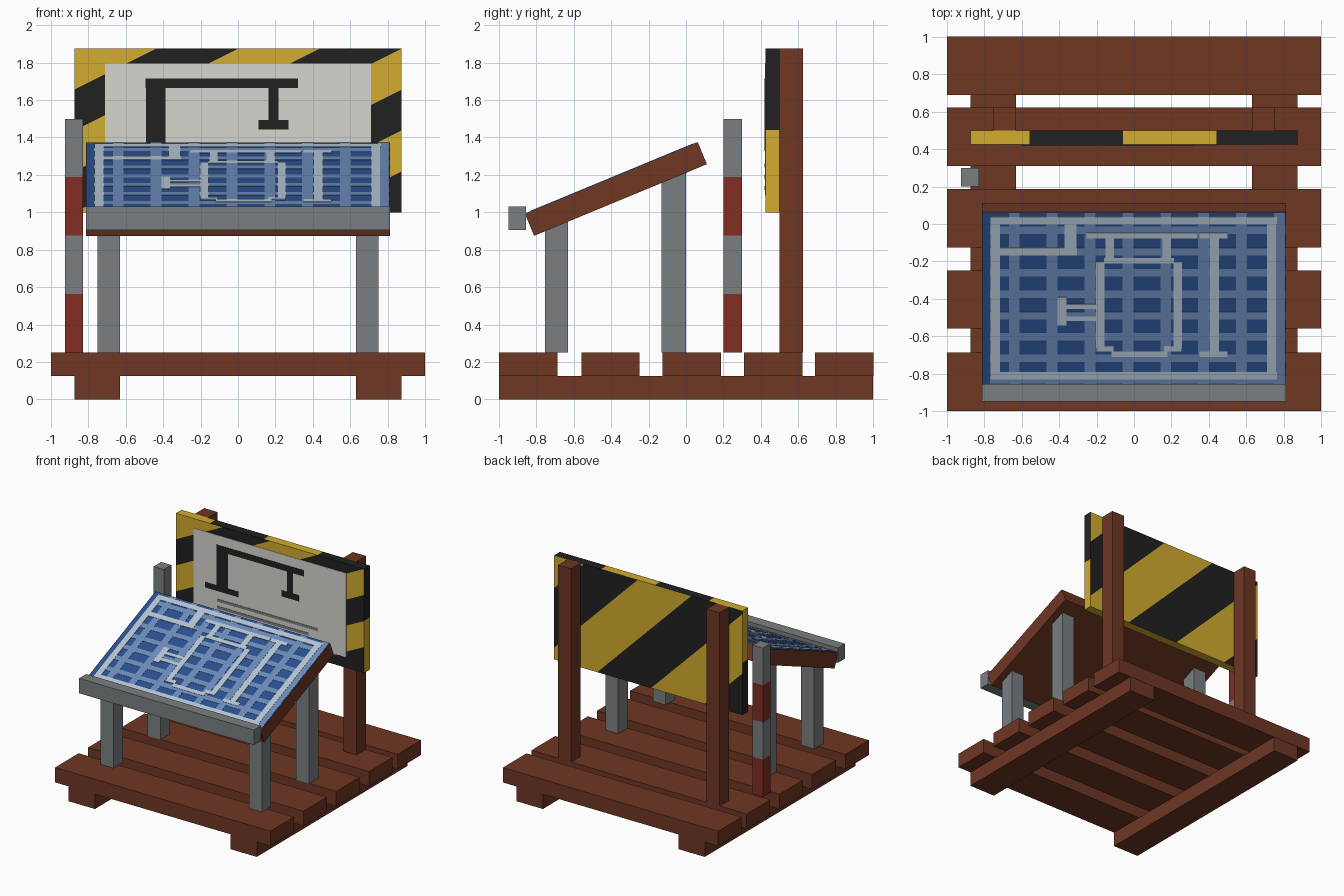
import bpy, bmesh, math
from mathutils import Matrix, Vector

cube = bpy.data.objects.get("Cube")
if cube:
    bpy.data.objects.remove(cube, do_unlink=True)


def material(name, r, g, b):
    def linear(c):
        c /= 255
        return c / 12.92 if c < 0.04 else ((c + 0.055) / 1.055) ** 2.4
    col = (linear(r), linear(g), linear(b), 1)
    m = bpy.data.materials.new(name)
    m.use_nodes = True
    m.diffuse_color = col
    bsdf = next(n for n in m.node_tree.nodes if n.type == 'BSDF_PRINCIPLED')
    bsdf.inputs["Base Color"].default_value = col
    return m


brown = material("brown wood", 112, 55, 36)
grey = material("grey metal", 122, 127, 129)
red = material("red paint", 130, 46, 36)
yellow = material("warning yellow", 210, 172, 46)
black = material("warning black", 33, 33, 33)
white = material("panel white", 214, 213, 206)
dark_blue = material("sheet dark blue", 42, 80, 142)
mid_blue = material("sheet mid blue", 108, 140, 186)
pale = material("pale line", 182, 198, 214)


def add_box(bm, x, y, z):
    """Add a box given its (min, max) range on each axis."""
    centre = Vector(sum(r) / 2 for r in (x, y, z))
    size = [r[1] - r[0] for r in (x, y, z)]
    bmesh.ops.create_cube(bm, size=1, matrix=Matrix.Translation(centre) @ Matrix.Diagonal((*size, 1)))


def finish(name, bm, mats, matrix=None):
    mesh = bpy.data.meshes.new(name)
    bm.to_mesh(mesh)
    bm.free()
    for m in mats:
        mesh.materials.append(m)
    ob = bpy.data.objects.new(name, mesh)
    if matrix:
        ob.matrix_world = matrix
    bpy.context.collection.objects.link(ob)
    return ob


def boxes(name, mat, ranges, matrix=None):
    bm = bmesh.new()
    for r in ranges:
        add_box(bm, *r)
    return finish(name, bm, [mat], matrix)


# Pallet base: two runners and five slats
for side, s in (("left", 1), ("right", -1)):
    a, b = sorted((s * 0.63, s * 0.875))
    boxes(side + "_runner", brown, [((a, b), (-1, 1), (0, 0.125))])
for i, y in enumerate((-1, -0.56, -0.125, 0.31, 0.69)):
    boxes(f"slat_{i + 1}", brown, [((-1, 1), (y, y + 0.3125), (0.125, 0.25))])

# Table legs and sign posts, mirrored
for side, s in (("left", 1), ("right", -1)):
    x = tuple(sorted((s * 0.63, s * 0.75)))
    boxes(side + "_front_leg", grey, [(x, (-0.755, -0.63), (0.25, 0.96))])
    boxes(side + "_back_leg", grey, [(x, (-0.13, 0), (0.25, 1.24))])
    boxes(side + "_sign_post", brown, [(x, (0.5, 0.625), (0.25, 1.875))])

# Sloping table top; local origin is the low front edge of its upper face
SLOPE = math.radians(22.5)
top = Matrix.Translation((0, -0.86, 0.99)) @ Matrix.Rotation(SLOPE, 4, 'X')
boxes("table_top", brown, [((-0.8125, 0.8125), (0, 1), (-0.125, 0))], top)
boxes("table_lip", grey, [((-0.8125, 0.8125), (-0.95, -0.855), (0.905, 1.03))])


def sheet_layer(name, mat, rects, low, high):
    """Thin plates on the slope, laid out in plan coordinates."""
    def along(y):
        return (y + 0.86) / math.cos(SLOPE)
    boxes(name, mat, [((x0, x1), (along(y0), along(y1)), (low, high))
                      for x0, x1, y0, y1 in rects], top)


def h_line(x0, x1, y, w=0.04):
    return (x0, x1, y - w / 2, y + w / 2)


def v_line(x, y0, y1, w=0.045):
    return (x - w / 2, x + w / 2, y0, y1)


sheet_layer("plan_sheet", dark_blue, [(-0.81, 0.81, -0.858, 0.062)], 0, 0.002)
grid = [v_line(-0.64 + 0.2025 * i, -0.855, 0.06, 0.058) for i in range(8)]
grid += [h_line(-0.77, 0.81, -0.83 + 0.114 * i) for i in range(8)]
sheet_layer("plan_grid", mid_blue, grid, 0.001, 0.004)

# Plan drawing: frame, title box, pipe outline and fittings
drawing = [
    h_line(-0.765, 0.765, 0.02), h_line(-0.765, 0.765, -0.81),
    v_line(-0.742, -0.83, 0.04, 0.05), v_line(0.735, -0.83, 0.04, 0.05),
    h_line(-0.765, -0.305, -0.145), v_line(-0.34, -0.16, 0.03, 0.065),
    h_line(-0.255, 0.34, -0.06, 0.03), h_line(0.35, 0.5, -0.06, 0.03),
    v_line(0.43, -0.7, -0.06, 0.05), h_line(0.35, 0.5, -0.695, 0.03),
    v_line(-0.13, -0.2, -0.06), v_line(0.175, -0.2, -0.06),
    h_line(-0.16, 0.215, -0.195, 0.03), h_line(-0.12, 0.18, -0.695, 0.03),
    v_line(-0.18, -0.66, -0.2), v_line(0.235, -0.66, -0.2),
    h_line(-0.2, -0.11, -0.665, 0.03), h_line(0.16, 0.255, -0.665, 0.03),
    v_line(-0.385, -0.54, -0.39, 0.05),
    h_line(-0.385, -0.18, -0.44, 0.025), h_line(-0.385, -0.18, -0.505, 0.025),
]
sheet_layer("plan_drawing", pale, drawing, 0.002, 0.006)

# Banded measuring pole
for i, mat in enumerate((red, grey, red, grey)):
    z = 0.25 + 0.3125 * i
    boxes(f"pole_band_{i + 1}", mat, [((-0.925, -0.83), (0.2, 0.3), (z, z + 0.3125))])

# Striped sign panel: cut along every stripe edge, then coloured by direction
bm = bmesh.new()
add_box(bm, (-0.875, 0.875), (0.425, 0.5), (1, 1.875))
cuts = [((0.4375 * k, 0, 1.875), (1, 0, -2)) for k in range(-1, 6)]
cuts += [((1.475 + 0.5 * k, 0, 0), (1, 0, 1)) for k in range(-2, 3)]
cuts += [((x, 0, 0), (1, 0, 0)) for x in (-0.56, -0.06, 0.44)]
cuts.append(((0, 0, 1.44), (0, 0, 1)))
for co, no in cuts:
    bmesh.ops.bisect_plane(bm, geom=bm.verts[:] + bm.edges[:] + bm.faces[:],
                           dist=1e-5, plane_co=co, plane_no=no)
bm.normal_update()
for f in bm.faces:
    c, n = f.calc_center_median(), f.normal
    if n.y < -0.5:
        band = math.floor((c.x - 2 * (c.z - 1.875)) / 0.4375)
    elif n.y > 0.5:
        band = math.floor((c.x + c.z - 1.475) / 0.5)
    elif n.z > 0.5:
        band = math.floor((c.x + 1.06) / 0.5)
    elif n.z < -0.5:
        band = 0
    else:
        band = int((c.z > 1.44) == (n.x > 0))
    f.material_index = band % 2
finish("sign_panel", bm, [yellow, black])


def sign_layer(name, mat, rects, depth):
    boxes(name, mat, [((x0, x1), (0.425 - depth, 0.425), (z0, z1))
                      for x0, x1, z0, z1 in rects])


# White sign face with a pipe diagram and ruled lines
sign_layer("sign_face", white, [(-0.71, 0.71, 1.09, 1.795)], 0.003)
sign_layer("sign_diagram", black, [
    h_line(-0.495, 0.32, 1.69, 0.05), v_line(-0.44, 1.34, 1.7, 0.105),
    h_line(-0.6, -0.29, 1.35, 0.045), v_line(0.19, 1.46, 1.69, 0.055),
    h_line(0.11, 0.27, 1.468, 0.05)], 0.006)
sign_layer("sign_ruled_lines", grey, [
    h_line(-0.49, x, z, 0.022) for x, z in ((0.45, 1.25), (0.36, 1.19), (0.2, 1.13))], 0.006)
